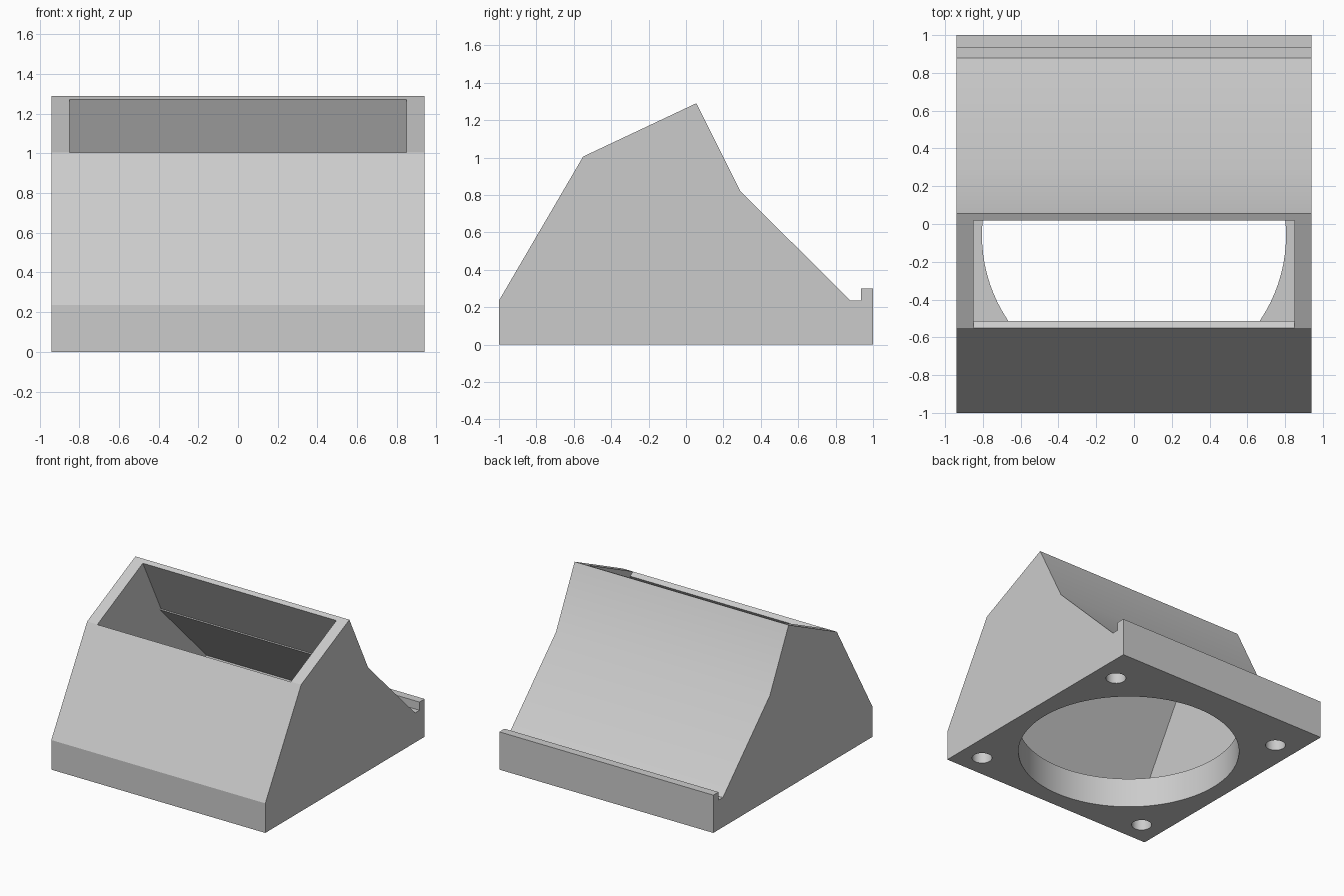
import bpy
import bmesh
from mathutils import Matrix, Vector

default = bpy.data.objects.get("Cube")
if default:
    bpy.data.objects.remove(default, do_unlink=True)

HALF_WIDTH = 0.94
INNER_HALF = 0.85
FLOOR = 0.235
HOLE_Y = -0.06      # fan axis, slightly forward of centre


def make_object(name, bm):
    bmesh.ops.recalc_face_normals(bm, faces=bm.faces)
    mesh = bpy.data.meshes.new(name)
    bm.to_mesh(mesh)
    bm.free()
    obj = bpy.data.objects.new(name, mesh)
    bpy.context.collection.objects.link(obj)
    return obj


def extrude_profile(name, profile, half):
    """Extrude a (y, z) outline along x, symmetric about x = 0."""
    bm = bmesh.new()
    face = bm.faces.new([bm.verts.new((-half, y, z)) for y, z in profile])
    out = bmesh.ops.extrude_face_region(bm, geom=[face])
    verts = [v for v in out["geom"] if isinstance(v, bmesh.types.BMVert)]
    bmesh.ops.translate(bm, verts=verts, vec=Vector((2 * half, 0, 0)))
    return make_object(name, bm)


def add_cylinder(bm, x, y, radius, top, segments):
    depth = top + 0.1
    bmesh.ops.create_cone(bm, cap_ends=True, segments=segments,
                          radius1=radius, radius2=radius, depth=depth,
                          matrix=Matrix.Translation((x, y, top - depth / 2)))


# Solid hood with the groove and lip along the back edge
hood = extrude_profile("duct_hood", [
    (-1, 0), (1, 0), (1, 0.30), (0.935, 0.30), (0.935, FLOOR), (0.88, FLOOR),
    (0.29, 0.82), (0.055, 1.29), (-0.55, 1.005), (-1, FLOOR)], HALF_WIDTH)

# Hollow interior, open at the sloping top
cavity = extrude_profile("cavity_cutter", [
    (-0.95, FLOOR), (0.822, FLOOR), (0.235, 0.822), (0.248, 0.824),
    (0.02, 1.273), (-0.0935, 1.5), (-0.3, 1.5), (-0.636, 1.0545),
    (-0.513, 0.982)], INNER_HALF)

# Round fan opening and four screw holes through the floor
bm = bmesh.new()
add_cylinder(bm, 0, HOLE_Y, 0.805, 0.27, 96)
for sx in (-1, 1):
    for sy in (-1, 1):
        add_cylinder(bm, sx * 0.76, HOLE_Y + sy * 0.76, 0.073, 0.25, 32)
holes = make_object("floor_hole_cutter", bm)

# Cut the openings
bpy.context.view_layer.objects.active = hood
for cutter in (cavity, holes):
    cutter.hide_render = True
    mod = hood.modifiers.new(cutter.name, "BOOLEAN")
    mod.operation = "DIFFERENCE"
    mod.solver = "EXACT"
    mod.object = cutter
    bpy.ops.object.modifier_apply(modifier=mod.name)
    bpy.data.objects.remove(cutter, do_unlink=True)

# Single grey plastic
grey = bpy.data.materials.new("light_grey")
grey.use_nodes = True
colour = (0.6, 0.6, 0.6, 1)
grey.diffuse_color = colour
grey.node_tree.nodes["Principled BSDF"].inputs["Base Color"].default_value = colour
hood.data.materials.clear()
hood.data.materials.append(grey)

# Smooth the round walls and the gentle back crease, keep other edges crisp
bpy.ops.object.select_all(action="DESELECT")
hood.select_set(True)
bpy.ops.object.shade_smooth_by_angle(angle=0.44)
